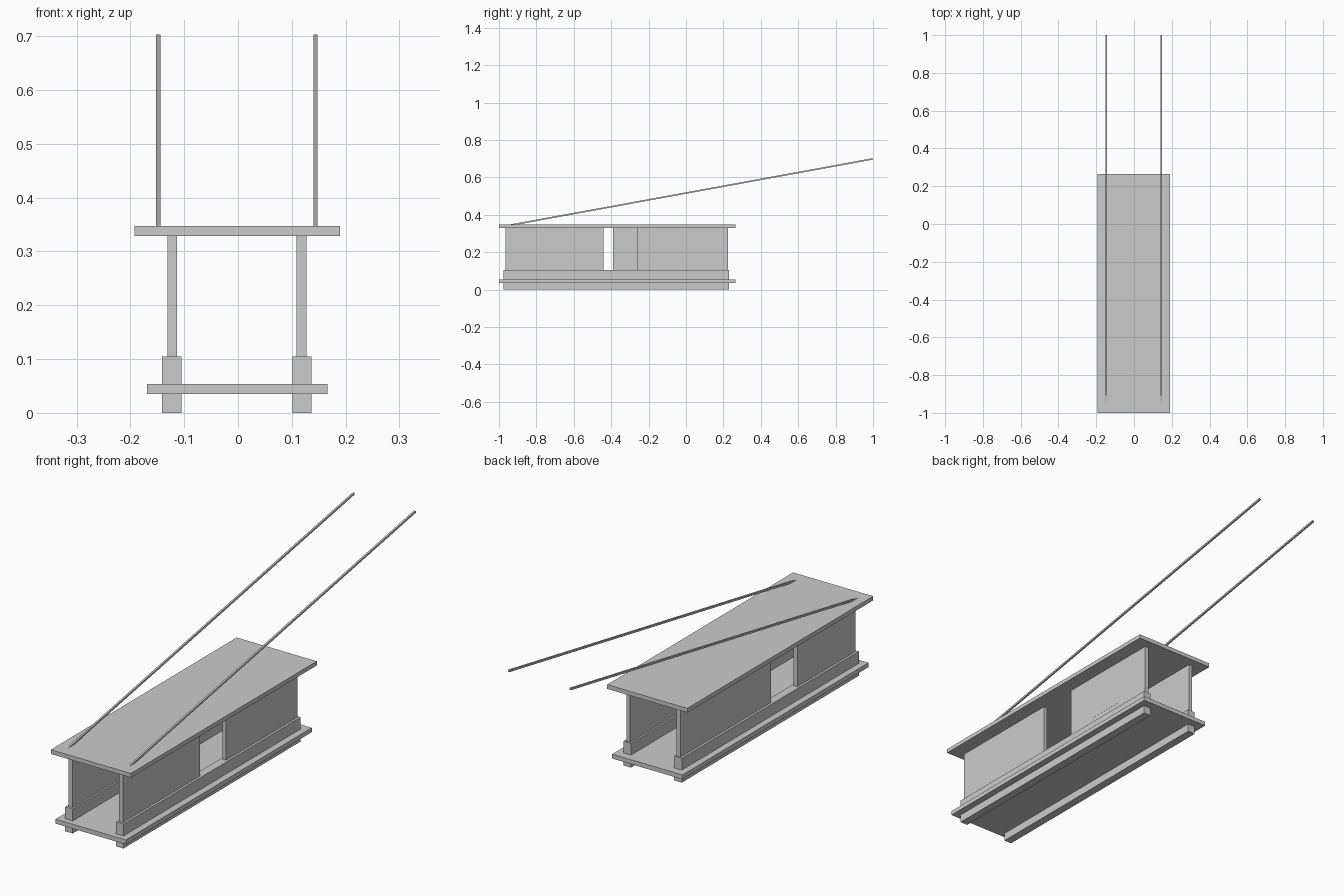
import bpy
from mathutils import Vector

old = bpy.data.objects.get("Cube")
if old:
    bpy.data.objects.remove(old, do_unlink=True)

# One plain grey for the whole model
grey = bpy.data.materials.new("plain grey")
grey.use_nodes = True
COLOUR = (0.6, 0.6, 0.6, 1)
grey.diffuse_color = COLOUR
grey.node_tree.nodes["Principled BSDF"].inputs["Base Color"].default_value = COLOUR


def box(name, x, y, z):
    """Box from (low, high) ranges on each axis."""
    low, high = (Vector(c) for c in zip(x, y, z))
    bpy.ops.mesh.primitive_cube_add(size=1, location=(low + high) / 2)
    ob = bpy.context.object
    ob.name = name
    ob.scale = high - low
    bpy.ops.object.transform_apply(location=False, rotation=False, scale=True)
    ob.data.materials.append(grey)
    return ob


def rod(name, start, end, width):
    """Thin square bar between two points."""
    start, end = Vector(start), Vector(end)
    ob = box(name, (-width / 2, width / 2), (-width / 2, width / 2),
             (0, (end - start).length))
    ob.location = (start + end) / 2
    ob.rotation_euler = (end - start).to_track_quat("Z", "Y").to_euler()
    return ob


MID = -0.002            # slight sideways offset of the body
RAIL_Y = (-0.975, 0.23)
BODY_Y = (-0.965, 0.225)
FLOOR = (0.035, 0.054)
SILL_TOP, WALL_TOP, ROOF_TOP = 0.105, 0.329, 0.347

# Roof and floor slabs
box("roof", (-0.192, 0.19), (-1, 0.265), (WALL_TOP, ROOF_TOP))
box("floor", (-0.169, 0.166), (-1, 0.265), FLOOR)

# Each side has a doorway in a different place
for side, sign, doorway in (("left", 1, (-0.44, -0.262)),
                            ("right", -1, (-0.57, -0.39))):
    def across(inner, outer):
        return sorted((MID + sign * inner, MID + sign * outer))

    # Runner below the floor and sill above it
    box(side + "_runner", across(0.103, 0.139), RAIL_Y, (0, FLOOR[0]))
    box(side + "_sill", across(0.103, 0.139), RAIL_Y, (FLOOR[1], SILL_TOP))

    # Wall in two lengths, leaving the doorway open
    box(side + "_front_wall", across(0.111, 0.129), (BODY_Y[0], doorway[0]),
        (SILL_TOP, WALL_TOP))
    box(side + "_rear_wall", across(0.111, 0.129), (doorway[1], BODY_Y[1]),
        (SILL_TOP, WALL_TOP))

    # Overhead cable rising to the rear
    x = MID + sign * 0.146
    rod(side + "_cable", (x, -0.95, 0.343), (x, 0.999, 0.699), 0.008)

# Flush window panel on the left wall
box("window_panel", (0.126, 0.1275), (-0.125, 0.047), (0.132, WALL_TOP))
